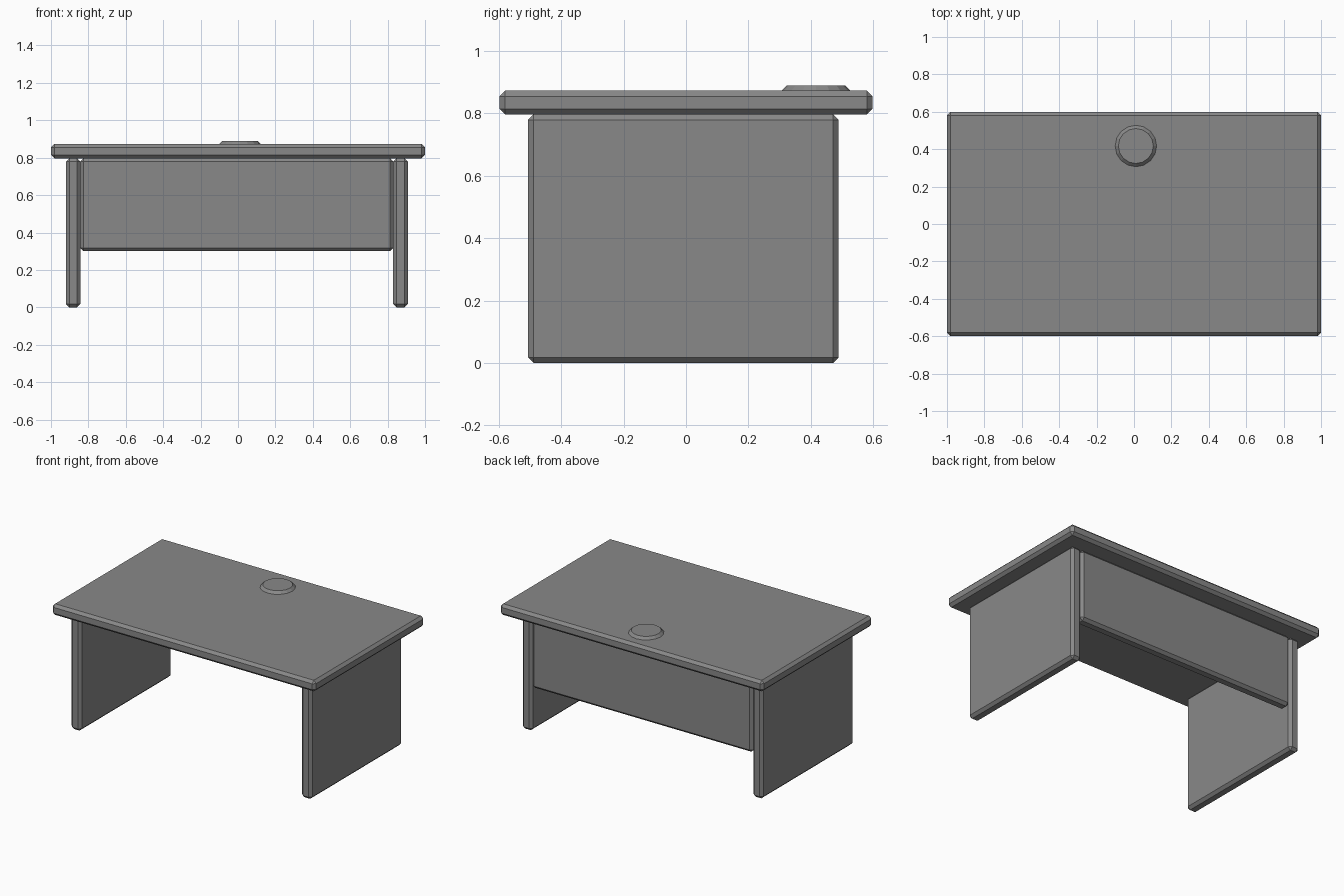
import bpy
import bmesh
from mathutils import Matrix, Vector

BEVEL = 0.018

cube = bpy.data.objects.get("Cube")
if cube:
    bpy.data.objects.remove(cube, do_unlink=True)

# Single grey laminate
grey = bpy.data.materials.new("plain grey")
grey.use_nodes = True
colour = (0.25, 0.25, 0.25, 1)
grey.diffuse_color = colour
grey.node_tree.nodes["Principled BSDF"].inputs["Base Color"].default_value = colour


def finish(name, bm, bevel_edges):
    """Chamfer the edges and link the part."""
    bmesh.ops.bevel(bm, geom=bevel_edges, offset=BEVEL, segments=1,
                    affect='EDGES', clamp_overlap=True)
    bmesh.ops.recalc_face_normals(bm, faces=bm.faces)
    mesh = bpy.data.meshes.new(name)
    bm.to_mesh(mesh)
    bm.free()
    mesh.materials.append(grey)
    obj = bpy.data.objects.new(name, mesh)
    bpy.context.collection.objects.link(obj)
    return obj


def board(name, low, high):
    """Chamfered board between two opposite corners."""
    low, high = Vector(low), Vector(high)
    bm = bmesh.new()
    matrix = Matrix.Translation((low + high) / 2) @ Matrix.Diagonal((high - low).to_4d())
    bmesh.ops.create_cube(bm, size=1, matrix=matrix)
    return finish(name, bm, bm.edges[:])


# Desk boards
board("desktop", (-1, -0.598, 0.797), (1, 0.598, 0.873))
board("right_side_panel", (-0.92, -0.507, 0), (-0.843, 0.49, 0.797))
board("left_side_panel", (0.83, -0.507, 0), (0.908, 0.49, 0.797))
board("back_panel", (-0.843, 0.413, 0.3), (0.83, 0.49, 0.797))

# Round cable cover set into the desktop
bm = bmesh.new()
bmesh.ops.create_cone(bm, cap_ends=True, segments=16, radius1=0.112, radius2=0.112,
                      depth=0.06, matrix=Matrix.Translation((0.01, 0.417, 0.86)))
rims = [e for e in bm.edges if abs(e.verts[0].co.z - e.verts[1].co.z) < 0.001]
finish("cable_cover", bm, rims)
